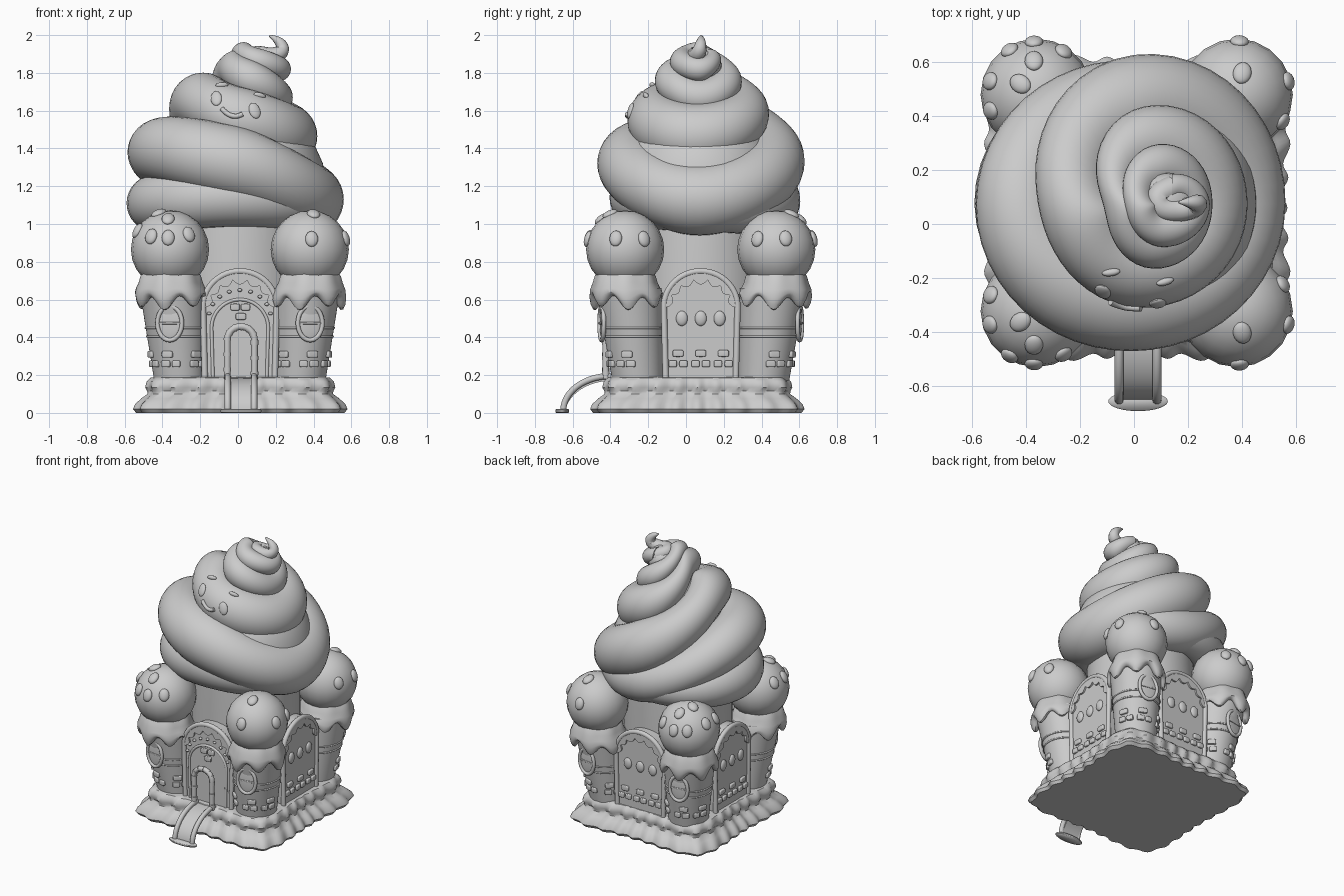
import bpy, bmesh, math
from math import sin, cos, pi, radians
from mathutils import Vector, Matrix
from mathutils.bvhtree import BVHTree

if "Cube" in bpy.data.objects:
    bpy.data.objects.remove(bpy.data.objects["Cube"])

CX, CY = 0.01, 0.078      # centre of the building


def add(name, bm, M=Matrix()):
    bmesh.ops.recalc_face_normals(bm, faces=bm.faces)
    me = bpy.data.meshes.new(name)
    bm.to_mesh(me)
    bm.free()
    ob = bpy.data.objects.new(name, me)
    ob.matrix_world = M
    bpy.context.collection.objects.link(ob)
    return ob


def loft(name, rings):
    """Skin closed rings of points and cap both ends."""
    bm = bmesh.new()
    vs = [[bm.verts.new(p) for p in r] for r in rings]
    n = len(vs[0])
    for a, b in zip(vs, vs[1:]):
        for i in range(n):
            j = (i + 1) % n
            bm.faces.new((a[i], a[j], b[j], b[i]))
    bm.faces.new(vs[0])
    bm.faces.new(vs[-1])
    return add(name, bm)


def lathe(name, prof, c, n=48):
    return loft(name, [[(c[0] + r * cos(2*pi*i/n), c[1] + r * sin(2*pi*i/n), z)
                        for i in range(n)] for r, z in prof])


def tube(name, pts, r, M=Matrix(), radii=None, closed=False, smooth=False):
    cu = bpy.data.curves.new(name, 'CURVE')
    cu.dimensions = '3D'
    cu.bevel_depth, cu.bevel_resolution, cu.use_fill_caps = r, 3, True
    sp = cu.splines.new('NURBS' if smooth else 'POLY')
    sp.points.add(len(pts) - 1)
    for i, p in enumerate(pts):
        sp.points[i].co = (*p, 1)
        sp.points[i].radius = radii[i] if radii else 1
    sp.use_cyclic_u = closed
    if smooth:
        sp.use_endpoint_u, sp.order_u, sp.resolution_u = True, 3, 8
    ob = bpy.data.objects.new(name, cu)
    bpy.context.collection.objects.link(ob)
    ob.matrix_world = M
    bpy.ops.object.select_all(action='DESELECT')
    ob.select_set(True)
    bpy.context.view_layer.objects.active = ob
    bpy.ops.object.convert(target='MESH')
    return bpy.context.object


def slab(name, pts, y0, y1, M=Matrix()):
    bm = bmesh.new()
    f = bm.faces.new([bm.verts.new((u, y0, z)) for u, z in pts])
    ex = bmesh.ops.extrude_face_region(bm, geom=[f])
    bmesh.ops.translate(bm, vec=(0, y1 - y0, 0),
                        verts=[v for v in ex['geom'] if isinstance(v, bmesh.types.BMVert)])
    return add(name, bm, M)


def frame(loc, nrm, roll=0):
    return (Matrix.Translation(loc) @ Vector(nrm).to_track_quat('Z', 'Y').to_matrix().to_4x4()
            @ Matrix.Rotation(roll, 4, 'Z'))


def blob(name, M, size, power=1.0):
    """Ellipsoid; a power below 1 squares it off into a pillow."""
    bm = bmesh.new()
    bmesh.ops.create_uvsphere(bm, u_segments=20, v_segments=12, radius=1)
    for v in bm.verts:
        v.co = [math.copysign(abs(c) ** power, c) * s for c, s in zip(v.co, size)]
    return add(name, bm, M)


def brick(name, M, size):
    return blob(name, M, [s / 2 for s in size], .4)


# base: two scalloped icing layers
def square_ring(h, z, amp, n=256):
    out = []
    for i in range(n):
        a = 2 * pi * i / n
        r = h / (abs(cos(a))**7 + abs(sin(a))**7)**(1/7) + amp * cos(32*a) - .012 * cos(4*a)
        out.append((0.012 + r * cos(a), 0.06 + r * sin(a), z))
    return out


loft("base_icing", [square_ring(*p) for p in (
    (.54, 0, .011), (.555, .02, .012), (.545, .045, .012), (.515, .075, .01), (.485, .1, .004),
    (.482, .115, .009), (.492, .135, .01), (.487, .165, .007), (.468, .186, .004), (.42, .19, 0))])
lathe("main_drum", [(.36, .15), (.36, .8), (.35, 1.08)], (CX, CY), 64)


# corner towers
def tower(sx, sy):
    def ctr(z):
        t = (z - .18) / .44
        return Vector((CX + sx * (.32 + .035 * t), CY + sy * (.335 + .042 * t), z))

    def rad(z):
        return .135 + .036 * (z - .18) / .44

    def on(z, off):
        a = sy * pi / 2 - sx * sy * (radians(10) + off)
        d = Vector((cos(a), sin(a), 0))
        return frame(ctr(z) + d * rad(z), d)

    def ring(z, r, n=72):
        return [ctr(z) + Vector((r * cos(2*pi*i/n), r * sin(2*pi*i/n), 0)) for i in range(n)]
    loft("tower_wall", [ring(z, rad(z)) for z in (.17, .3, .45, .66)])
    for z in (.405, .45):
        tube("tower_band", ring(z, rad(z)), .006, closed=True)
    # scoop, dripping collar and round sprinkles
    s = Vector((CX + sx * .37, CY + sy * .4, .865))
    blob("tower_scoop", Matrix.Translation(s), (.207, .207, .207))
    rings = []
    for r, z, w in ((.14, .75, 0), (.16, .725, 0), (.17, .69, 0), (.186, .655, .1),
                    (.194, .625, .45), (.194, .605, .8), (.185, .588, 1), (.172, .585, 1), (.15, .6, .8)):
        rings.append([(s.x + (r + .004 * cos(7*a)) * cos(a) - sx * .012 * w,
                       s.y + (r + .004 * cos(7*a)) * sin(a) - sy * .015 * w,
                       z - w * .032 * (cos(7*a) + .3 * sin(3*a + 1)))
                      for a in (2 * pi * i / 84 for i in range(84))])
    loft("tower_drip", rings)
    spots = ([(-.06, .04), (-.01, .125), (-.172, .05), (-.1, .165), (-.01, .195), (.1, .16), (-.17, -.06)]
             if sx < 0 else [(.02, .08), (.19, .05), (.01, .197), (.17, -.1)])
    for x, y in spots:
        d = Vector((x, y * sy, math.sqrt(max(.205**2 - x*x - y*y, .002))))
        blob("scoop_sprinkle", frame(s + d.normalized() * .205, d), (.034, .043, .02))
    # oval window
    M = on(.475, 0)
    oval = [(.066 * cos(2*pi*i/32), .09 * sin(2*pi*i/32), .004) for i in range(32)]
    tube("window_frame", oval, .012, M, closed=True)
    blob("window_pane", M, (.064, .088, .01))
    brick("window_bar", M @ Matrix.Translation((0, 0, .005)), (.12, .012, .016))
    # bricks
    for off in (-1.0, .1, 1.0):
        for du, z, w in ((-.2, .26, .044), (.2, .26, .05), (.1, .31, .06)):
            brick("tower_brick", on(z, off + du), (w, .036, .028))


for sx in (-1, 1):
    for sy in (-1, 1):
        tower(sx, sy)


# arched wall panels
def arch(h, z0, zs, zt, n=28):
    return [(h * .95, z0)] + [(h * cos(pi*i/n), zs + (zt - zs) * sin(pi*i/n)) for i in range(n + 1)] + [(-h * .95, z0)]


for k in range(4):
    M = Matrix.Translation((CX, CY, 0)) @ Matrix.Rotation(k * pi / 2, 4, 'Z')
    outline = arch(.195, .17, .56, .75)
    slab("wall_panel", outline, -.435, -.33, M)
    tube("panel_rim", [(u, -.435, z) for u, z in outline], .017, M)
    steps = [pi * i / 72 for i in range(73)]
    drip = [(.185 * cos(t), .56 + .185 * sin(t)) for t in steps]
    drip += [((.175 - .025 * abs(sin(7*t))**.7) * cos(t), .56 + (.15 - .03 * abs(sin(7*t))**.7) * sin(t))
             for t in reversed(steps)]
    slab("panel_drip", drip, -.447, -.43, M)

    def face(u, z, y=-.437):
        return M @ frame((u, y, z), (0, -1, 0))
    if k:
        for u in (-.1, 0, .1):
            blob("panel_window", face(u, .5), (.031, .04, .016))
        for u in (-.12, 0, .12):
            for du, z, w in ((0, .315, .058), (-.028, .26, .044), (.028, .26, .044)):
                brick("panel_brick", face(u + du, z), (w, .036, .028))
    else:
        door = arch(.15, .18, .45, .6)
        slab("door", door, -.442, -.42, M)
        tube("door_frame", [(u, -.44, z) for u, z in door], .009, M)
        for u, z, w in ((-.025, .56, .05), (.03, .56, .05), (.005, .51, .055)):
            brick("door_brick", face(u, z, -.446), (w, .036, .024))
        for i in range(9):
            t = pi * (i + .5) / 9
            blob("door_sprinkle", face(.165 * cos(t), .5 + .15 * sin(t), -.445), (.012, .009, .01))

# candy arch and slide
X = .015
hoop = [(X + .072 * cos(t), -.425, .385 + .072 * sin(t)) for t in (pi * i / 24 for i in range(25))]
hoop = [(X + .072, -.425, .18 + .02 * i) for i in range(10)] + hoop + [(X - .072, -.425, .36 - .02 * i) for i in range(10)]
tube("candy_arch", hoop, .018)
for i in range(1, len(hoop) - 1, 4):
    tube("candy_stripe", hoop[i:i + 2], .021)
path = [(-.40 - .25 * sin(t), .01 + .185 * cos(t)) for t in (pi / 2 * i / 20 for i in range(21))]
for sx in (-1, 1):
    tube("slide_rail", [(X + sx * .07, y, z) for y, z in path], .017)
loft("slide_bed", [[(X - .065, y, max(z - .012, .002)), (X + .065, y, max(z - .012, .002)),
                    (X + .065, y + .008, max(z - .025, 0)), (X - .065, y + .008, max(z - .025, 0))]
                   for y, z in path])
foot = lathe("slide_foot", [(.1, 0), (.11, .006), (.11, .014), (.1, .02)], (0, 0))
foot.scale = (1, .33, 1)
foot.location = (X, -.655, 0)

# whipped swirl: (axis x, outer radius, height, tube radius) each quarter turn from the back
K = [(-.01, .5, 1.1, .12), (-.01, .58, 1.11, .15), (-.01, .48, 1.14, .155), (-.01, .53, 1.1, .14),
     (-.01, .53, 1.12, .155), (-.01, .575, 1.38, .17), (-.01, .545, 1.32, .2), (-.01, .57, 1.13, .19),
     (0, .55, 1.35, .21), (0, .355, 1.64, .155), (.02, .385, 1.55, .175), (.03, .39, 1.465, .175),
     (.04, .36, 1.6, .155), (.06, .175, 1.81, .105), (.07, .24, 1.76, .11), (.08, .21, 1.67, .1),
     (.09, .22, 1.76, .1), (.1, .135, 1.9, .06), (.11, .16, 1.86, .07), (.14, .14, 1.82, .065),
     (.14, .11, 1.87, .055)]


def catmull(i, t):
    p = [K[min(max(i + d, 0), len(K) - 1)] for d in (-1, 0, 1, 2)]
    return [b + .5 * t * (c - a + t * (2*a - 5*b + 4*c - d + t * (3*(b - c) + d - a)))
            for a, b, c, d in zip(*p)]


rings = []
for s in range((len(K) - 1) * 12 + 1):
    cx, R, z, r = catmull(s // 12, s % 12 / 12)
    a = pi / 2 * (s / 12 + 1)
    rings.append([(cx + (R - r + r * cos(b)) * cos(a), .075 + (R - r + r * cos(b)) * sin(a), z + r * sin(b))
                  for b in (2 * pi * j / 32 for j in range(32))])
swirl = loft("whipped_swirl", rings)
lathe("swirl_core", [(.36, .99), (.41, 1.07), (.44, 1.2), (.43, 1.32), (.385, 1.42), (.32, 1.51),
                     (.27, 1.6), (.16, 1.72), (.08, 1.8)], (.02, .075), 64)
blob("swirl_crown", Matrix.Translation((.12, .08, 1.83)), (.11, .11, .095))
tube("swirl_tip", [(.14, .13, 1.87), (.08, .11, 1.895), (.1, .05, 1.9), (.19, .05, 1.885),
                   (.245, .075, 1.92), (.215, .08, 1.975), (.165, .08, 1.997)], .05,
     radii=[1, .9, .9, .9, .75, .5, .08], smooth=True)

# smiling face, laid on the swirl surface
tree = BVHTree.FromPolygons([v.co for v in swirl.data.vertices], [p.vertices for p in swirl.data.polygons])


def on_swirl(x, z):
    p, n, _, _ = tree.ray_cast(Vector((x, -2, z)), Vector((0, 1, 0)))
    return p, (n if n.y < 0 else -n)


for x, z in ((-.115, 1.665), (.088, 1.6)):
    blob("eye", frame(*on_swirl(x, z), .25), (.03, .044, .014))
for x, z, roll in ((-.085, 1.735, .1), (.115, 1.68, -.5)):
    blob("brow", frame(*on_swirl(x, z), roll), (.034, .014, .016))
mouth = [on_swirl(-.03 + u, 1.572 - .25 * u + 8 * u * u) for u in (-.055 + .011 * i for i in range(11))]
tube("mouth", [p + n * .004 for p, n in mouth], .013)

# shading
bpy.ops.object.select_all(action='SELECT')
bpy.context.view_layer.objects.active = swirl
bpy.ops.object.shade_smooth_by_angle(angle=radians(40))
